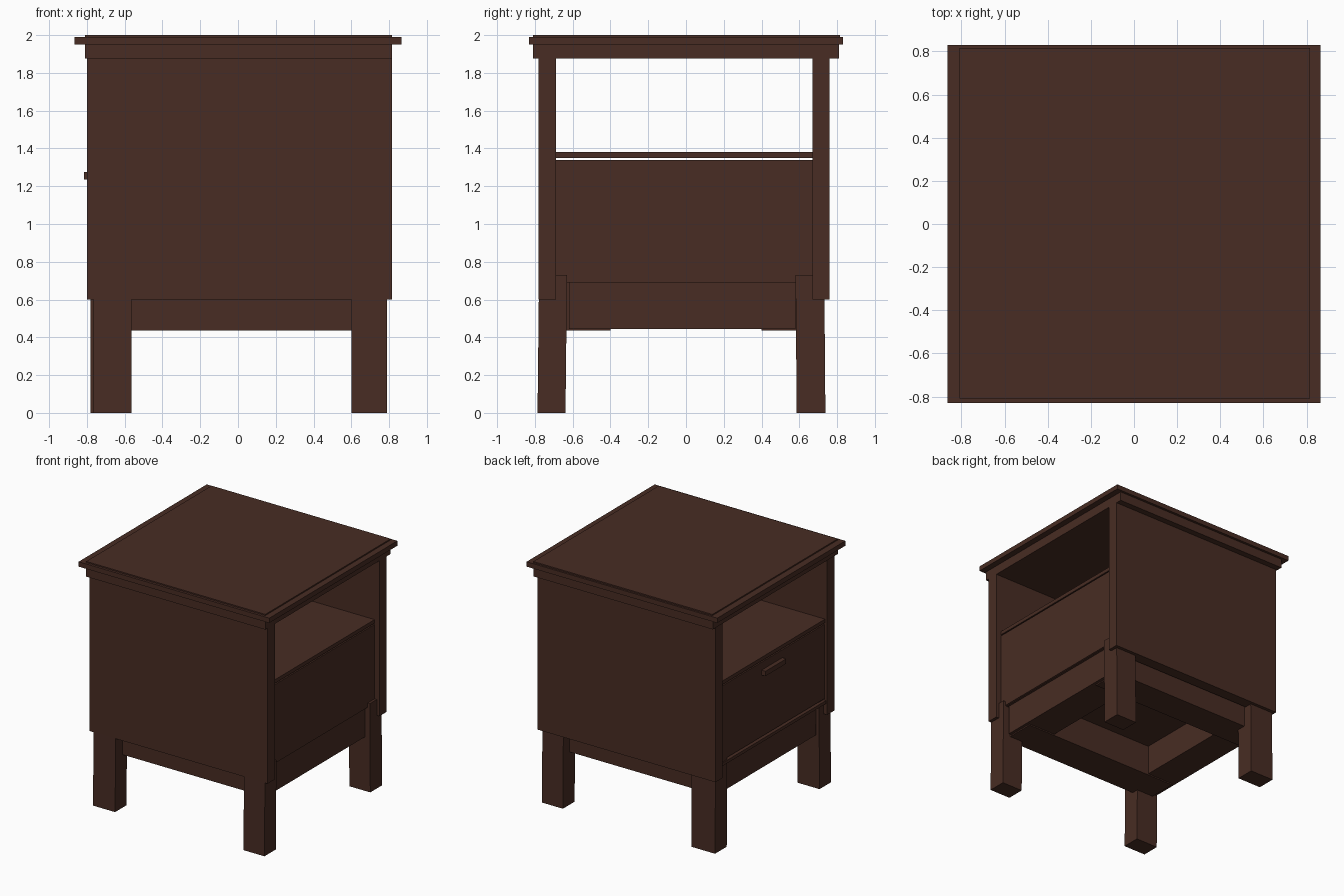
import bpy
import bmesh

wood = bpy.data.materials.new("dark brown wood")
wood.diffuse_color = (0.065, 0.0252, 0.0168, 1)


def box(name, x0, x1, y0, y1, z0, z1, foot_shift=0.0):
    """Box from its limits; foot_shift splays the lower end in y."""
    bm = bmesh.new()
    bmesh.ops.create_cube(bm, size=1)
    for v in bm.verts:
        low = v.co.z < 0
        v.co.x = x1 if v.co.x > 0 else x0
        v.co.y = y1 if v.co.y > 0 else y0
        v.co.z = z0 if low else z1
        if low:
            v.co.y += foot_shift
    me = bpy.data.meshes.new(name)
    bm.to_mesh(me)
    bm.free()
    me.materials.append(wood)
    ob = bpy.data.objects.new(name, me)
    bpy.context.collection.objects.link(ob)
    return ob


# Table top: raised field, overhanging slab, moulding below
box("top_field", -0.81, 0.815, -0.81, 0.815, 1.98, 2.0)
box("top_slab", -0.865, 0.865, -0.83, 0.83, 1.95, 1.99)
box("top_moulding", -0.81, 0.815, -0.81, 0.81, 1.875, 1.95)

# Solid side panels
box("front_side_panel", -0.80, 0.815, -0.78, -0.687, 0.60, 1.875)
box("back_side_panel", -0.80, 0.815, 0.67, 0.76, 0.60, 1.875)

# Open shelf and cabinet floor
box("shelf", -0.78, 0.77, -0.687, 0.67, 1.35, 1.38)
box("cabinet_floor", -0.79, 0.765, -0.687, 0.67, 0.69, 0.715)

# Closed panel on one end, drawer with pull on the other
box("rear_panel", 0.74, 0.77, -0.687, 0.67, 0.695, 1.34)
box("drawer_front", -0.78, -0.74, -0.68, 0.663, 0.73, 1.34)
box("drawer_pull", -0.815, -0.775, -0.135, 0.135, 1.235, 1.275)

# Thick apron frame under the cabinet
box("front_apron", -0.72, 0.72, -0.69, -0.40, 0.435, 0.695)
box("back_apron", -0.72, 0.72, 0.40, 0.655, 0.435, 0.695)
box("right_apron", 0.47, 0.745, -0.62, 0.58, 0.445, 0.695)
box("left_apron", -0.745, -0.48, -0.62, 0.58, 0.445, 0.695)

# Four square legs, splayed slightly at the foot
for side, x0, x1 in (("left", -0.765, -0.565), ("right", 0.60, 0.79)):
    box("front_%s_leg" % side, x0, x1, -0.778, -0.63, 0, 0.73, -0.008)
    box("back_%s_leg" % side, x0 - (0.015 if x0 < 0 else 0), x1, 0.58, 0.732, 0, 0.73, 0.006)
